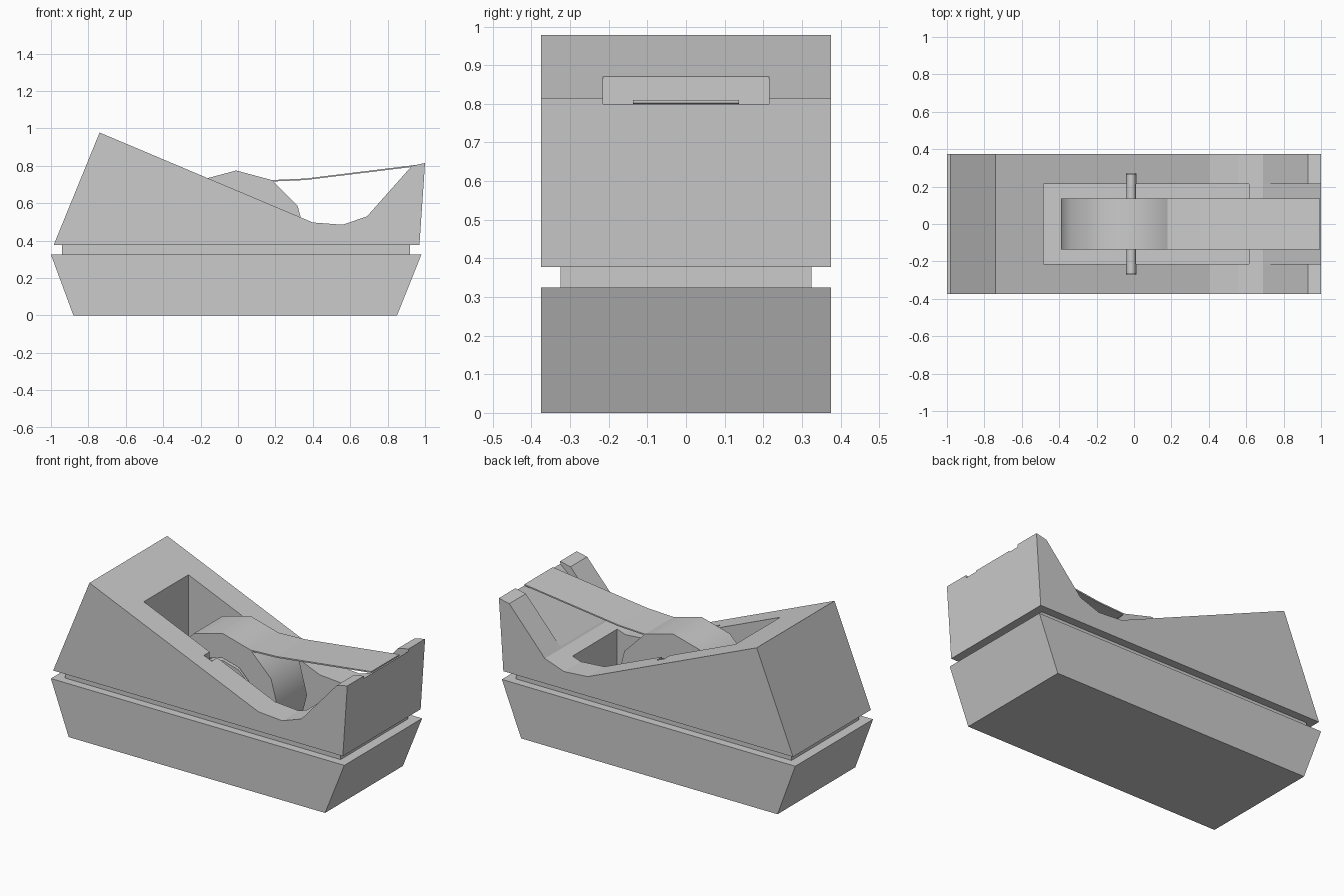
import bpy, bmesh
from math import sin, cos, pi, radians

if "Cube" in bpy.data.objects:
    bpy.data.objects.remove(bpy.data.objects["Cube"])


def new_object(name, bm):
    bmesh.ops.recalc_face_normals(bm, faces=bm.faces)
    mesh = bpy.data.meshes.new(name)
    bm.to_mesh(mesh)
    bm.free()
    obj = bpy.data.objects.new(name, mesh)
    bpy.context.collection.objects.link(obj)
    return obj


def prism(name, profile, half_width):
    """Extrude an xz profile symmetrically along y."""
    bm = bmesh.new()
    face = bm.faces.new([bm.verts.new((x, -half_width, z)) for x, z in profile])
    ext = bmesh.ops.extrude_face_region(bm, geom=[face])
    moved = [v for v in ext["geom"] if isinstance(v, bmesh.types.BMVert)]
    bmesh.ops.translate(bm, verts=moved, vec=(0, 2 * half_width, 0))
    return new_object(name, bm)


def box_profile(x0, x1, z0, z1):
    return [(x0, z0), (x1, z0), (x1, z1), (x0, z1)]


def circle(cx, cz, r, n=12):
    return [(cx + r * sin(2 * pi * i / n), cz + r * cos(2 * pi * i / n)) for i in range(n)]


def ring(name, cx, cz, r_out, r_in, half_width, n=12):
    """Hollow n-sided roll lying along y."""
    bm = bmesh.new()
    loops = [[bm.verts.new((x, y, z)) for x, z in circle(cx, cz, r, n)]
             for r, y in ((r_out, -half_width), (r_out, half_width),
                          (r_in, half_width), (r_in, -half_width))]
    for k in range(4):
        a, b = loops[k], loops[(k + 1) % 4]
        for i in range(n):
            j = (i + 1) % n
            bm.faces.new((a[i], a[j], b[j], b[i]))
    return new_object(name, bm)


def activate(obj):
    bpy.ops.object.select_all(action='DESELECT')
    obj.select_set(True)
    bpy.context.view_layer.objects.active = obj


def cut(obj, cutter):
    mod = obj.modifiers.new("cut", 'BOOLEAN')
    mod.operation = 'DIFFERENCE'
    mod.solver = 'EXACT'
    mod.object = cutter
    activate(obj)
    bpy.ops.object.modifier_apply(modifier=mod.name)


CX, CZ = -0.01, 0.395      # roll centre
AX = -0.015                # axle x

# Housing: flared base, recessed neck, sloping upper body
base = prism("base", [(-0.88, 0), (0.85, 0), (0.98, 0.325), (-1.0, 0.325)], 0.375)
neck = prism("neck", box_profile(-0.94, 0.92, 0.325, 0.378), 0.325)
body = prism("upper_body", [(-0.985, 0.378), (0.97, 0.378), (1.0, 0.815), (0.93, 0.80),
                            (0.69, 0.53), (0.56, 0.485), (0.40, 0.497), (-0.74, 0.978)], 0.375)

# Roll pocket, axle slots and the channel below the cutting edge
pocket = prism("pocket_cutter", box_profile(-0.485, 0.615, 0.008, 1.2), 0.215)
slot = prism("slot_cutter", box_profile(AX - 0.026, AX + 0.026, CZ - 0.026, 1.2), 0.27)
channel = prism("channel_cutter", [(0.69, 0.532), (1.1, 0.887), (1.1, 1.2), (0.69, 1.2)], 0.215)
for part in (base, neck, body):
    cut(part, pocket)
cut(body, slot)
cut(body, channel)
for cutter in (pocket, slot, channel):
    bpy.data.objects.remove(cutter)

# Tape roll, hub and axle
roll = ring("tape_roll", CX, CZ, 0.38, 0.23, 0.137)
hub = prism("hub", circle(CX, CZ, 0.21), 0.13)
axle = prism("axle", circle(AX, CZ, 0.025), 0.268)
for part in (roll, hub, axle):
    activate(part)
    bpy.ops.object.shade_smooth_by_angle(angle=radians(35))

# Loose strip pulled from the roll to the cutting edge
prism("tape_strip", [(0.18, 0.716), (0.36, 0.724), (0.995, 0.802),
                     (0.995, 0.81), (0.36, 0.732), (0.18, 0.724)], 0.137)
